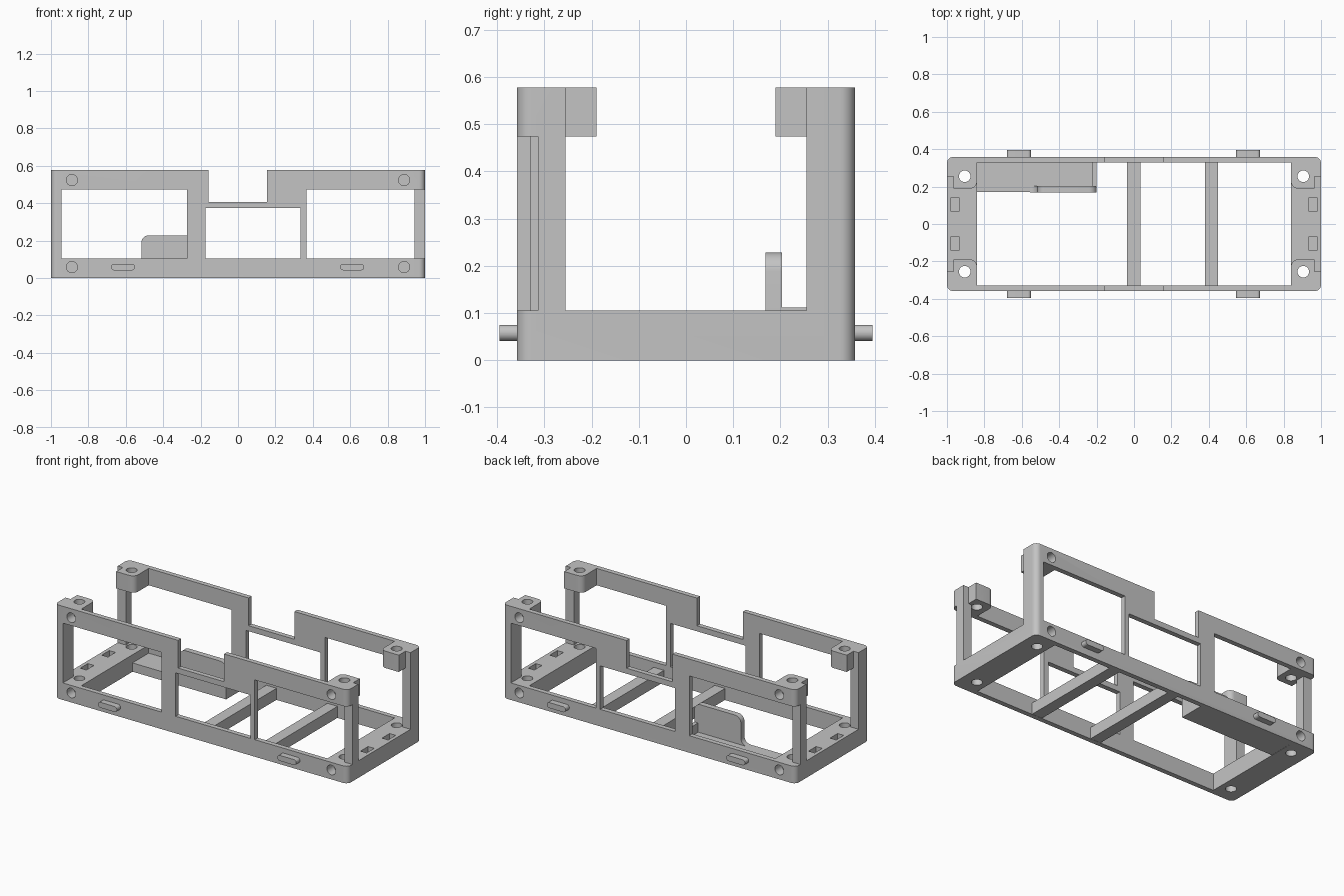
import bpy, bmesh, math

old = bpy.data.objects.get("Cube")
if old:
    bpy.data.objects.remove(old, do_unlink=True)

grey = bpy.data.materials.new("light grey")
grey.use_nodes = True
grey.diffuse_color = (0.55, 0.55, 0.55, 1)
grey.node_tree.nodes["Principled BSDF"].inputs["Base Color"].default_value = (0.55, 0.55, 0.55, 1)

W, D, H = 1.0, 0.358, 0.578     # half width, half depth, height
BASE, RAIL = 0.105, 0.474       # top of the base, underside of the top rail
INNER, POST = 0.328, 0.945      # inner wall face, inner post face
FLOOR = 0.055                   # top of the shelf


def prism(name, pts, axis, lo, hi):
    """Extrude a 2D outline along y (points are x, z) or z (points are x, y)."""
    def place(p, t):
        return (p[0], t, p[1]) if axis == "y" else (p[0], p[1], t)
    bm = bmesh.new()
    a = [bm.verts.new(place(p, lo)) for p in pts]
    b = [bm.verts.new(place(p, hi)) for p in pts]
    bm.faces.new(a)
    bm.faces.new(b)
    n = len(pts)
    for i in range(n):
        j = (i + 1) % n
        bm.faces.new((a[i], a[j], b[j], b[i]))
    bmesh.ops.recalc_face_normals(bm, faces=bm.faces)
    me = bpy.data.meshes.new(name)
    bm.to_mesh(me)
    bm.free()
    me.materials.append(grey)
    ob = bpy.data.objects.new(name, me)
    bpy.context.collection.objects.link(ob)
    return ob


def arc(cx, cy, r, start, end, seg=8):
    angles = [math.radians(start + (end - start) * i / seg) for i in range(seg + 1)]
    return [(cx + r * math.cos(t), cy + r * math.sin(t)) for t in angles]


def rounded(x0, x1, y0, y1, r):
    """Rectangle outline with rounded corners."""
    return (arc(x1 - r, y1 - r, r, 0, 90) + arc(x0 + r, y1 - r, r, 90, 180)
            + arc(x0 + r, y0 + r, r, 180, 270) + arc(x1 - r, y0 + r, r, 270, 360))


def circle(cx, cy, r):
    return arc(cx, cy, r, 0, 360, 24)[:-1]


def box(name, x0, x1, y0, y1, z0, z1):
    return prism(name, [(x0, y0), (x1, y0), (x1, y1), (x0, y1)], "z", z0, z1)


cutters = []


def cut(*b):
    cutters.append(box("cutter", *b))


def drill(pts, axis, lo, hi):
    cutters.append(prism("cutter", pts, axis, lo, hi))


# Frame: a rounded block from which everything open is removed
frame = prism("frame", rounded(-W, W, -D, D, 0.032), "z", 0, H)
cut(-0.84, 0.84, -INNER, INNER, -0.1, 0.7)             # well between the side walls
cut(-1.1, 1.1, -0.19, 0.19, BASE, 0.7)                 # open ends above the base
cut(-1.1, 1.1, -0.255, 0.255, BASE, RAIL)              # gaps beside the posts
cut(-POST, POST, -INNER, INNER, BASE, RAIL)            # space below the corner blocks
cut(-POST, -0.273, -0.5, 0.5, BASE, RAIL)              # side windows
cut(-0.175, 0.335, -0.5, 0.5, BASE, 0.373)
cut(0.365, POST, -0.5, 0.5, BASE, RAIL)
cut(-0.158, 0.155, -0.5, 0.5, 0.407, 0.7)              # notch in the top rails
cut(0.9, 1.1, -0.5, -0.313, BASE, RAIL)                # two corners opened to the end
cut(-1.1, -0.9, 0.313, 0.5, BASE, RAIL)

for s in (-1, 1):
    xs = sorted((s * 0.965, s * 1.1))
    cut(*xs, -0.255, 0.255, RAIL - 0.02, 0.7)          # steps on the corner blocks
    for t in (-1, 1):
        drill(circle(s * 0.905, t * 0.255, 0.031), "z", -0.1, 0.7)
        ys = sorted((t * 0.295, t * 0.5))
        for z in (0.058, 0.523):                       # blind holes in the walls
            drill(circle(s * 0.888, z, 0.03), "y", *ys)
        sx = sorted((s * 0.936, s * 0.978))            # blind slots in the end plates
        sy = sorted((t * 0.068, t * 0.142))
        cut(*sx, *sy, 0.05, 0.2)

for c in cutters:
    c.hide_render = True
    m = frame.modifiers.new("cut", "BOOLEAN")
    m.operation = "DIFFERENCE"
    m.solver = "EXACT"
    m.object = c
bpy.context.view_layer.update()
graph = bpy.context.evaluated_depsgraph_get()
mesh = bpy.data.meshes.new_from_object(frame.evaluated_get(graph))
frame.modifiers.clear()
frame.data = mesh
for c in cutters:
    bpy.data.objects.remove(c, do_unlink=True)

# Round the inner upright edge of each corner block
bm = bmesh.new()
bm.from_mesh(mesh)
edges = [e for e in bm.edges
         if all(abs(abs(v.co.x) - 0.84) < 1e-3 and abs(abs(v.co.y) - 0.19) < 1e-3 and v.co.z > 0.4
                for v in e.verts)]
bmesh.ops.bevel(bm, geom=edges, offset=0.035, segments=6, profile=0.5, affect="EDGES")
bm.to_mesh(mesh)
bm.free()

# Cross bars
parts = [frame]
for name, x0, x1 in (("middle_cross_bar", -0.037, 0.034), ("left_cross_bar", 0.38, 0.45)):
    parts.append(box(name, x0, x1, -INNER - 0.01, INNER + 0.01, 0.001, 0.072))

# Low shelf, its raised end lip and the upright tab that curves into it
parts.append(box("shelf", -0.845, -0.2, 0.17, INNER + 0.005, 0.001, FLOOR))
parts.append(box("shelf_lip", -0.225, -0.2, 0.2, INNER + 0.005, FLOOR - 0.01, 0.112))
tab = (arc(-0.24, 0.188, 0.04, 0, 90) + arc(-0.477, 0.188, 0.04, 90, 180)
       + arc(-0.557, FLOOR + 0.04, 0.04, 0, -90) + [(-0.557, 0.04), (-0.2, 0.04)])
parts.append(prism("upright_tab", tab, "y", 0.168, 0.203))

# Side pegs
for s, side in ((-1, "front"), (1, "back")):
    for x, end in ((-0.615, "right"), (0.61, "left")):
        ys = sorted((s * (D - 0.01), s * 0.395))
        parts.append(prism(f"{side}_{end}_peg", rounded(x - 0.064, x + 0.064, 0.041, 0.075, 0.0165), "y", *ys))

bpy.ops.object.select_all(action="DESELECT")
for p in parts:
    p.select_set(True)
bpy.context.view_layer.objects.active = frame
bpy.ops.object.shade_smooth_by_angle(angle=math.radians(30))
